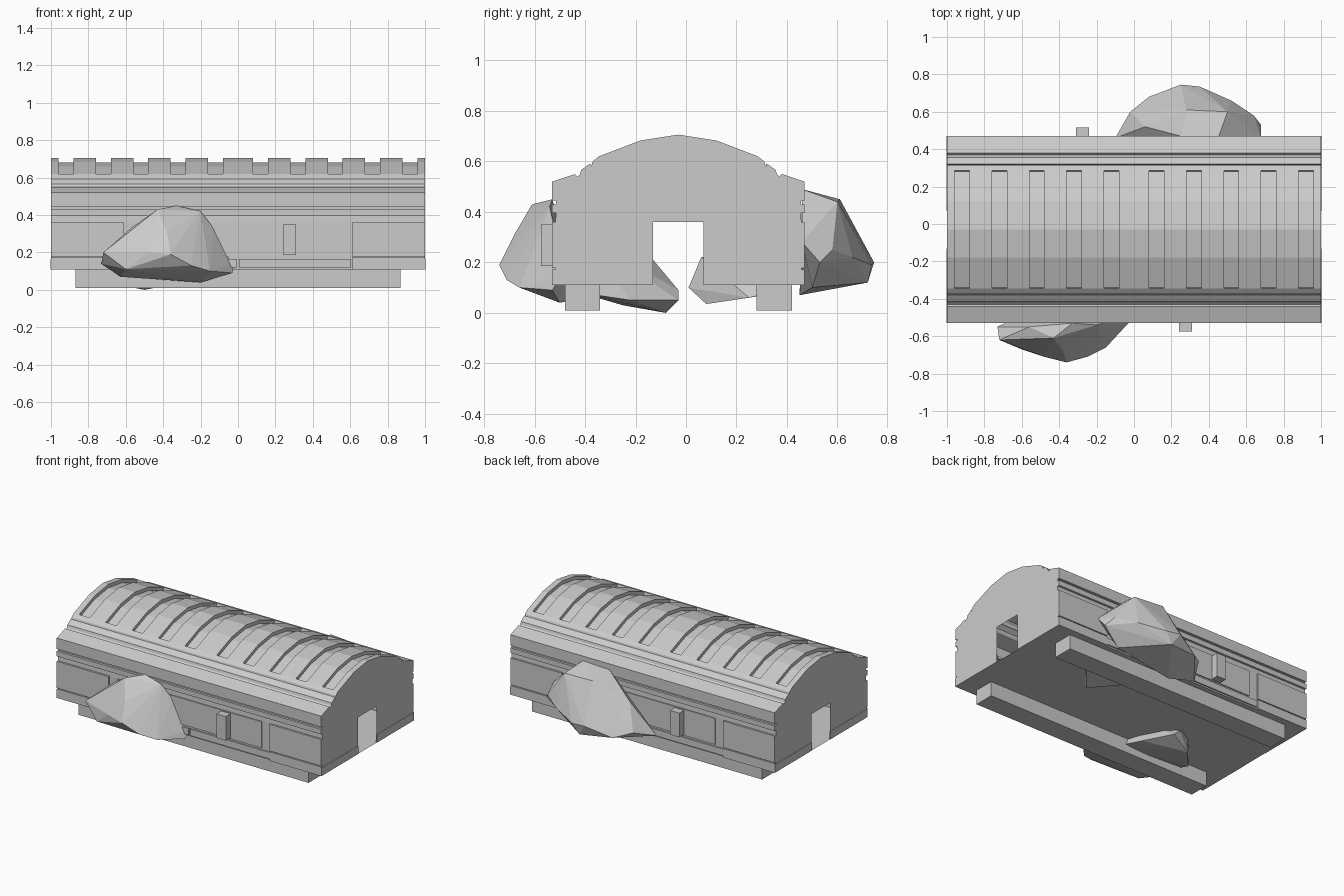
import bpy, bmesh
from mathutils import Vector

if "Cube" in bpy.data.objects:
    bpy.data.objects.remove(bpy.data.objects["Cube"])

grey = bpy.data.materials.new("plain grey")
grey.use_nodes = True
COLOUR = (0.6, 0.6, 0.6, 1)
grey.diffuse_color = COLOUR
grey.node_tree.nodes["Principled BSDF"].inputs["Base Color"].default_value = COLOUR

CY = -0.03      # centre line of the hall
FLOOR = 0.11


def finish(bm, name):
    bmesh.ops.recalc_face_normals(bm, faces=bm.faces)
    mesh = bpy.data.meshes.new(name)
    bm.to_mesh(mesh)
    bm.free()
    mesh.materials.append(grey)
    obj = bpy.data.objects.new(name, mesh)
    bpy.context.collection.objects.link(obj)
    return obj


def add_prism(bm, outline, x0, x1):
    """Closed solid from a (y, z) outline run along x."""
    a = [bm.verts.new((x0, CY + y, z)) for y, z in outline]
    b = [bm.verts.new((x1, CY + y, z)) for y, z in outline]
    n = len(outline)
    for i in range(n):
        j = (i + 1) % n
        bm.faces.new((a[i], a[j], b[j], b[i]))
    bm.faces.new(a)
    bm.faces.new(b[::-1])


def add_box(bm, x, y, z):
    add_prism(bm, [(y[0], z[0]), (y[1], z[0]), (y[1], z[1]), (y[0], z[1])], *x)


def mirrored(half):
    """Right half of a profile, bottom to ridge, continued down the left."""
    return half + [(-y, z) for y, z in half[-2::-1]]


# Hall shell: grooved walls and eaves, doorway in both ends, flat floor
half = [(0.487, FLOOR), (0.487, 0.36), (0.485, 0.395), (0.5, 0.395),
        (0.5, 0.43), (0.485, 0.43), (0.485, 0.445), (0.5, 0.445), (0.5, 0.52),
        (0.41, 0.55), (0.4, 0.54), (0.39, 0.55), (0.385, 0.566),
        (0.35, 0.592), (0.346, 0.58), (0.34, 0.6), (0.315, 0.62),
        (0.31, 0.598), (0.15, 0.66), (0, 0.682)]
profile = mirrored(half)
bm = bmesh.new()
ends = [[bm.verts.new((x, CY + y, z)) for y, z in profile] for x in (-1, 1)]
for i in range(len(profile) - 1):
    bm.faces.new((ends[0][i], ends[0][i + 1], ends[1][i + 1], ends[1][i]))
for x, ring in zip((-1, 1), ends):
    door = [bm.verts.new((x, CY + y, z)) for y, z in
            ((-0.1, FLOOR), (-0.1, 0.36), (0.1, 0.36), (0.1, FLOOR))]
    bm.faces.new(ring + door)
bm.faces.new((ends[0][0], ends[1][0], ends[1][-1], ends[0][-1]))
finish(bm, "hall_shell")

# Raised roof ribs separated by shallow strips
arc = mirrored([(0.315, 0.62), (0.15, 0.683), (0, 0.706)])
under = mirrored([(0.31, 0.597), (0.15, 0.655), (0, 0.677)])
gaps = [s * (0.12 + 0.2 * i) for i in range(5) for s in (-1, 1)]
edges = sorted([-1, 1] + [g + d for g in gaps for d in (-0.04, 0.04)])
bm = bmesh.new()
for x0, x1 in zip(edges[::2], edges[1::2]):
    add_prism(bm, arc + under[::-1], x0, x1)
finish(bm, "roof_ribs")

# Wall panels, sills and end trims on both long sides
bm = bmesh.new()
for s in (-1, 1):
    for e in (-1, 1):
        for z, out in (((FLOOR, 0.172), 0.5), ((0.178, 0.36), 0.5)):
            add_box(bm, sorted((e * 0.61, e)), sorted((s * 0.48, s * out)), z)
        add_box(bm, sorted((e * 0.995, e * 1.002)), sorted((s * 0.1, s * 0.5)), (FLOOR, 0.165))
        add_box(bm, sorted((e * 0.005, e * 0.605)), sorted((s * 0.48, s * 0.496)), (0.12, 0.165))
    add_box(bm, (-0.545, 0.545), sorted((s * 0.48, s * 0.494)), (0.178, 0.357))
finish(bm, "wall_panels")

# Small wall cabinets, one on each long side
bm = bmesh.new()
for s in (-1, 1):
    add_box(bm, sorted((-s * 0.24, -s * 0.31)), sorted((s * 0.48, s * 0.545)), (0.185, 0.35))
finish(bm, "wall_cabinets")

# Long runners beneath the floor
for side, s in (("front", -1), ("back", 1)):
    bm = bmesh.new()
    add_box(bm, (-0.87, 0.87), sorted((s * 0.31, s * 0.45)), (0.01, FLOOR))
    finish(bm, side + "_runner")


def rock(name, *clusters):
    """Faceted boulder: one convex lump for each cluster of corners."""
    bm = bmesh.new()
    for points in clusters:
        verts = [bm.verts.new(Vector(p)) for p in points]
        hull = bmesh.ops.convex_hull(bm, input=verts)
        loose = set(hull["geom_interior"]) | set(hull["geom_unused"])
        bmesh.ops.delete(bm, geom=[v for v in loose if isinstance(v, bmesh.types.BMVert)],
                         context="VERTS")
    return finish(bm, name)


# Boulders breaking through the walls and floor
rock("front_boulder",
     [(-0.73, -0.55, 0.14), (-0.72, -0.62, 0.2), (-0.6, -0.67, 0.11),
      (-0.48, -0.71, 0.2), (-0.36, -0.74, 0.19), (-0.25, -0.71, 0.13),
      (-0.15, -0.66, 0.1), (-0.03, -0.53, 0.09), (-0.02, -0.5, 0.14),
      (-0.13, -0.52, 0.33), (-0.2, -0.54, 0.42), (-0.33, -0.53, 0.45),
      (-0.43, -0.61, 0.43), (-0.56, -0.55, 0.34), (-0.63, -0.52, 0.07),
      (-0.2, -0.5, 0.04), (-0.38, -0.68, 0.31), (-0.45, -0.4, 0.06)],
     [(-0.68, -0.42, 0.1), (-0.2, -0.42, 0.08), (-0.65, -0.25, 0.03),
      (-0.5, -0.08, 0), (-0.25, -0.22, 0.05), (-0.35, -0.03, 0.05),
      (-0.4, -0.03, 0.09), (-0.55, -0.13, 0.21), (-0.3, -0.4, 0.3)])
rock("back_boulder",
     [(-0.1, 0.46, 0.12), (-0.02, 0.6, 0.17), (0.08, 0.68, 0.14),
      (0.25, 0.745, 0.2), (0.35, 0.735, 0.19), (0.3, 0.72, 0.12),
      (0.52, 0.66, 0.22), (0.64, 0.58, 0.25), (0.68, 0.53, 0.2),
      (0.68, 0.46, 0.28), (0.5, 0.6, 0.44), (0.28, 0.61, 0.45),
      (0.45, 0.46, 0.49), (0.25, 0.47, 0.48), (0.06, 0.52, 0.33),
      (0.55, 0.5, 0.1), (0.1, 0.45, 0.07)],
     [(0.6, 0.42, 0.1), (0.15, 0.42, 0.09), (0.6, 0.25, 0.06),
      (0.45, 0.08, 0.035), (0.25, 0.25, 0.06), (0.4, 0.01, 0.1),
      (0.42, 0.06, 0.22), (0.3, 0.4, 0.3)])
